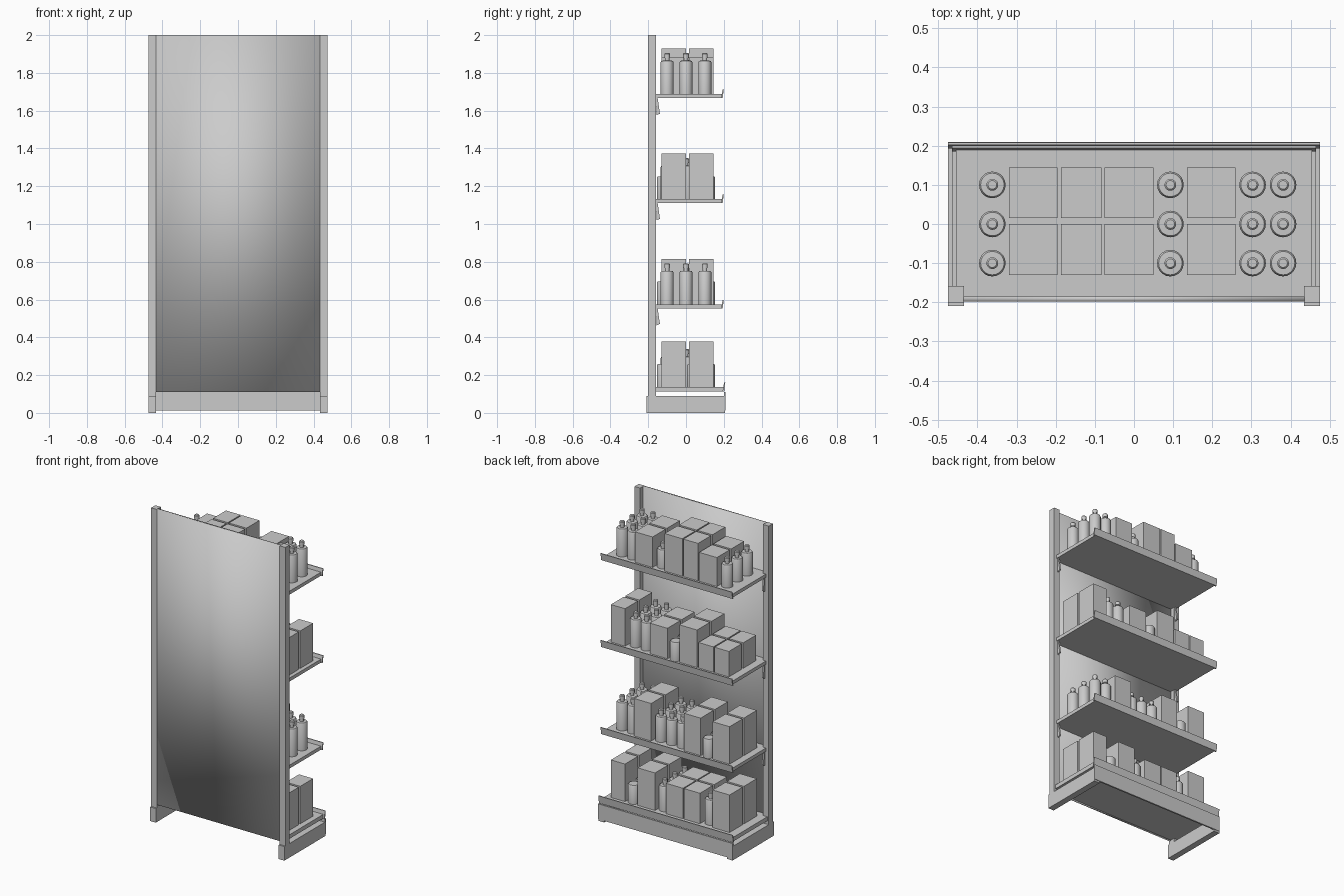
import bpy, bmesh, math
from mathutils import Matrix, Vector

if "Cube" in bpy.data.objects:
    bpy.data.objects.remove(bpy.data.objects["Cube"])

grey = bpy.data.materials.new("light_grey")
grey.use_nodes = True
colour = (0.6, 0.6, 0.6, 1)
grey.diffuse_color = colour
grey.node_tree.nodes["Principled BSDF"].inputs["Base Color"].default_value = colour


def finish(name, bm, smooth=None):
    bmesh.ops.recalc_face_normals(bm, faces=bm.faces)
    mesh = bpy.data.meshes.new(name)
    bm.to_mesh(mesh)
    bm.free()
    mesh.materials.append(grey)
    ob = bpy.data.objects.new(name, mesh)
    bpy.context.collection.objects.link(ob)
    if smooth is not None:
        bpy.ops.object.select_all(action='DESELECT')
        ob.select_set(True)
        bpy.context.view_layer.objects.active = ob
        bpy.ops.object.shade_smooth_by_angle(angle=math.radians(smooth))
    return ob


def add_box(bm, x, y, z):
    size = Vector((x[1] - x[0], y[1] - y[0], z[1] - z[0]))
    mid = Vector((sum(x), sum(y), sum(z))) / 2
    bmesh.ops.create_cube(bm, size=1, matrix=Matrix.Translation(mid) @ Matrix.Diagonal(size).to_4x4())


def box(name, x, y, z):
    bm = bmesh.new()
    add_box(bm, x, y, z)
    return finish(name, bm)


def add_extrusion(bm, profile, x):
    """Extrude a (y, z) profile along x."""
    face = bm.faces.new([bm.verts.new((x[0], y, z)) for y, z in profile])
    res = bmesh.ops.extrude_face_region(bm, geom=[face])
    verts = [g for g in res["geom"] if isinstance(g, bmesh.types.BMVert)]
    bmesh.ops.translate(bm, verts=verts, vec=(x[1] - x[0], 0, 0))
    # the source face stays as the end cap
    return verts


def add_lathe(bm, profile, at, steps=20):
    """Turn an (r, z) profile around a vertical axis."""
    verts = [bm.verts.new((r + at[0], at[1], z + at[2])) for r, z in profile]
    edges = [bm.edges.new(pair) for pair in zip(verts, verts[1:])]
    bmesh.ops.spin(bm, geom=verts + edges, cent=at, axis=(0, 0, 1),
                   angle=math.tau, steps=steps, use_merge=True)
    bmesh.ops.remove_doubles(bm, verts=bm.verts, dist=0.0001)


# Frame: back panel, posts, feet and kick plate
panel = box("back_panel", (-.436, .436), (-.198, -.185), (.11, 2))
panel.data.polygons.foreach_set("use_smooth", [True] * 6)

for side, s in (("left", 1), ("right", -1)):
    span = sorted((s * .435, s * .475))
    box(side + "_post", span, (-.2, -.158), (.09, 2))
    box(side + "_foot", span, (-.21, .207), (0, .09))
box("kick_plate", (-.475, .475), (.2, .21), (.012, .11))


# Shelves with front rails and hooked brackets
def shelf(name, top, half, front, thick):
    box(name + "_deck", (-half, half), (-.185, front - .006), (top - thick, top))
    bm = bmesh.new()
    add_extrusion(bm, [(front - .012, top - thick), (front - .003, top - thick),
                       (front + .003, top + .023), (front - .003, top + .023)],
                  (-half - .01, half + .01))
    finish(name + "_front_rail", bm)


shelf("base_shelf", .138, .465, .205, .026)
LEVELS = {"lower_shelf": .575, "middle_shelf": 1.132, "upper_shelf": 1.688}
for name, top in LEVELS.items():
    shelf(name, top, .455, .197, .022)
    bm = bmesh.new()
    for s in (1, -1):
        low = top - .022
        add_extrusion(bm, [(-.16, low), (-.15, low), (-.138, low - .082), (-.155, low - .09)],
                      (s * .445 - .005, s * .445 + .005))
    finish(name + "_brackets", bm)


# Goods: two rows of cartons, three of bottles, four of jars
def cartons(bm, z, left, right, height):
    for y in (.015, -.13):
        add_box(bm, (left, right), (y, y + .13), (z, z + height))


def bottles(bm, z, x, height):
    body = height - .04
    profile = [(0, 0), (.034, 0), (.034, body - .008), (.03, body - .001), (.012, body),
               (.012, body + .015), (.015, body + .015), (.015, height - .004), (.011, height), (0, height)]
    for y in (-.1, 0, .1):
        add_lathe(bm, profile, (x, y, z))


def jars(bm, z, x, height=.12):
    profile = [(0, 0), (.034, 0), (.034, height - .006), (.03, height), (0, height)]
    for y in (-.12, -.04, .04, .12):
        add_lathe(bm, profile, (x, y, z))


TALL, MID, LOW = .24, .195, .163
GOODS = {
    "upper_shelf": (1.688, [(-.32, -.195, .185), (-.187, -.083, TALL), (-.075, .05, TALL), (.135, .26, MID)],
                    [(-.362, .185), (.093, .16), (.303, .217), (.381, .217)], []),
    "middle_shelf": (1.132, [(.33, .43, TALL), (.03, .155, MID), (-.18, -.055, TALL),
                             (-.295, -.19, LOW), (-.405, -.303, LOW)],
                     [(.285, .217), (.208, .217)], [-.013]),
    "lower_shelf": (.575, [(.145, .265, TALL), (-.205, -.088, TALL), (-.41, -.29, TALL)],
                    [(.381, .217), (.303, .217), (.105, .2), (.028, .2), (-.048, .2)], [-.247]),
    "base_shelf": (.138, [(.33, .43, TALL), (.118, .24, TALL), (-.08, .04, MID),
                          (-.2, -.087, MID), (-.41, -.29, TALL)],
                   [(.079, .2), (-.245, .2)], [.285]),
}
for name, (z, box_list, bottle_list, jar_list) in GOODS.items():
    bm = bmesh.new()
    for left, right, height in box_list:
        cartons(bm, z, left, right, height)
    finish(name + "_cartons", bm)
    bm = bmesh.new()
    for x, height in bottle_list:
        bottles(bm, z, x, height)
    finish(name + "_bottles", bm, 40)
    if jar_list:
        bm = bmesh.new()
        for x in jar_list:
            jars(bm, z, x)
        finish(name + "_jars", bm, 40)
